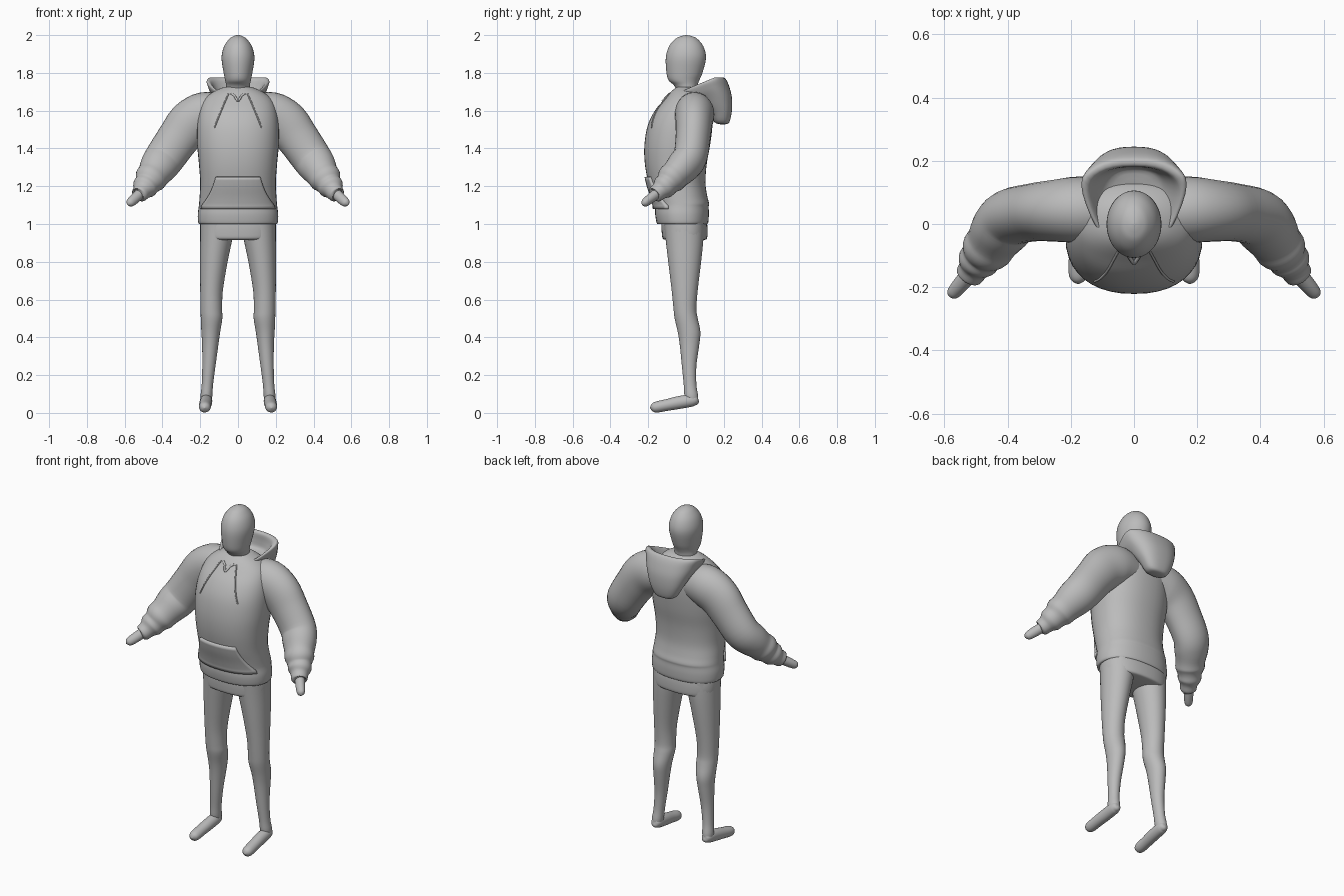
import bpy, bmesh, math
from mathutils import Vector
from mathutils.bvhtree import BVHTree

if "Cube" in bpy.data.objects:
    bpy.data.objects.remove(bpy.data.objects["Cube"])

grey = bpy.data.materials.new("plain_grey")
grey.use_nodes = True
grey.diffuse_color = (0.5, 0.5, 0.5, 1)
grey.node_tree.nodes["Principled BSDF"].inputs["Base Color"].default_value = (0.5, 0.5, 0.5, 1)


def finish(bm, name, angle=50):
    bmesh.ops.recalc_face_normals(bm, faces=bm.faces)
    mesh = bpy.data.meshes.new(name)
    bm.to_mesh(mesh)
    bm.free()
    mesh.materials.append(grey)
    ob = bpy.data.objects.new(name, mesh)
    bpy.context.collection.objects.link(ob)
    bpy.ops.object.select_all(action='DESELECT')
    ob.select_set(True)
    bpy.context.view_layer.objects.active = ob
    bpy.ops.object.shade_smooth_by_angle(angle=math.radians(angle))
    return ob


def smooth_rows(rows, steps=4):
    """Catmull-Rom resampling of section rows."""
    rows = [Vector(r) for r in rows]
    out = []
    for i in range(len(rows) - 1):
        a, b, c, d = rows[max(i - 1, 0)], rows[i], rows[i + 1], rows[min(i + 2, len(rows) - 1)]
        for s in range(steps):
            t = s / steps
            out.append(b + 0.5 * t * ((c - a) + t * ((2 * a - 5 * b + 4 * c - d) + t * (3 * (b - c) + d - a))))
    return out + [rows[-1]]


def skin(name, rings, angle=50):
    """Join rings of points into a capped skin."""
    bm = bmesh.new()
    loops = [[bm.verts.new(p) for p in ring] for ring in rings]
    n = len(loops[0])
    for a, b in zip(loops, loops[1:]):
        for k in range(n):
            bm.faces.new((a[k], a[(k + 1) % n], b[(k + 1) % n], b[k]))
    bm.faces.new(loops[0])
    bm.faces.new(loops[-1])
    return finish(bm, name, angle)


def unit_ring(power=2.0, n=40):
    ring = []
    for k in range(n):
        c, s = math.cos(math.tau * k / n), math.sin(math.tau * k / n)
        ring.append((math.copysign(abs(c) ** (2 / power), c), math.copysign(abs(s) ** (2 / power), s)))
    return ring


def stack(name, rows, power=2.0, warp=None, angle=50):
    """Level rings from rows of (z, x centre, half width, front y, back y)."""
    rings = []
    for z, x, w, y0, y1 in smooth_rows(rows):
        ring = [Vector((x + w * c, (y0 + y1) / 2 + (y1 - y0) / 2 * s, z)) for c, s in unit_ring(power)]
        rings.append([warp(p) for p in ring] if warp else ring)
    return skin(name, rings, angle)


def tube(name, rows, ref, side):
    """Rings square to a path, rows of (x, y, z, radius along ref, other radius)."""
    rows = smooth_rows(rows)
    pts = [Vector((side * r[0], r[1], r[2])) for r in rows]
    rings = []
    for i, r in enumerate(rows):
        t = (pts[min(i + 1, len(pts) - 1)] - pts[max(i - 1, 0)]).normalized()
        u = (Vector(ref) - t * t.dot(Vector(ref))).normalized()
        v = t.cross(u)
        rings.append([pts[i] + u * c * max(r[3], 0.002) + v * s * max(r[4], 0.002) for c, s in unit_ring(n=28)])
    return skin(name, rings)


# Head and neck
stack("head", [
    (1.62, 0, .06, -.05, .06), (1.70, 0, .062, -.05, .06), (1.735, 0, .063, -.065, .062),
    (1.76, 0, .068, -.092, .07), (1.80, 0, .076, -.103, .087), (1.88, 0, .087, -.107, .106),
    (1.94, 0, .074, -.09, .092), (1.98, 0, .046, -.056, .06), (1.995, 0, .022, -.025, .03),
    (2.0, 0, .003, -.002, .004)])

# Hooded top: body with a rounded hem
torso = stack("sweater_body", [
    (1.0, 0, .195, -.145, .105), (1.005, 0, .21, -.155, .117), (1.05, 0, .213, -.163, .121),
    (1.09, 0, .208, -.163, .12), (1.11, 0, .206, -.167, .122), (1.15, 0, .203, -.178, .112),
    (1.22, 0, .2, -.2, .103), (1.32, 0, .207, -.218, .11), (1.42, 0, .216, -.22, .128),
    (1.52, 0, .216, -.203, .14), (1.6, 0, .205, -.165, .142), (1.66, 0, .18, -.115, .13),
    (1.7, 0, .13, -.08, .1), (1.725, 0, .075, -.05, .07)], power=2.25)

# Hood hanging open behind the neck, its rim wrapping round to a low front
def hood_shape(p):
    f = max(0, min(1, (.15 - p.y) / .23))
    lift = max(0, min(1, (p.z - 1.6) / .12))
    p.x *= 1 - .45 * f
    p.z -= .095 * f * lift
    return p

stack("hood", [
    (1.528, 0, .025, .18, .21), (1.54, 0, .065, .15, .23), (1.6, 0, .10, .12, .243),
    (1.67, 0, .135, .04, .243), (1.73, 0, .168, -.06, .228), (1.765, 0, .184, -.09, .212),
    (1.775, 0, .176, -.085, .198), (1.765, 0, .16, -.075, .182), (1.72, 0, .13, -.06, .18),
    (1.68, 0, .09, -.01, .17), (1.67, 0, .02, .06, .12)], power=2.5, warp=hood_shape)

# Things lying on the body surface
tree = BVHTree.FromPolygons([v.co for v in torso.data.vertices], [p.vertices for p in torso.data.polygons])

def front_point(x, z, lift=0):
    hit = tree.ray_cast(Vector((x, -1, z)), Vector((0, 1, 0)))[0]
    return Vector((x, (hit.y if hit else -.03) - lift, z))


def cord(name, points, radius):
    curve = bpy.data.curves.new(name, 'CURVE')
    curve.dimensions = '3D'
    curve.bevel_depth = radius
    curve.bevel_resolution = 2
    curve.use_fill_caps = True
    line = curve.splines.new('POLY')
    line.points.add(len(points) - 1)
    for q, p in zip(line.points, points):
        q.co = (*p, 1)
    curve.materials.append(grey)
    bpy.context.collection.objects.link(bpy.data.objects.new(name, curve))


# Front pouch pocket with slanted hand openings
bm = bmesh.new()
cols, lines = 24, 10
grid = []
for j in range(lines + 1):
    v = j / lines
    width = .19 - .075 * max(0, v - .1) / .9 - .012 * math.sin(math.pi * v)
    grid.append([bm.verts.new(front_point(width * (2 * i / cols - 1), 1.08 + .17 * v, .002))
                 for i in range(cols + 1)])
for a, b in zip(grid, grid[1:]):
    for i in range(cols):
        bm.faces.new((a[i], a[i + 1], b[i + 1], b[i]))
pocket = finish(bm, "front_pocket", 40)
solid = pocket.modifiers.new("thickness", 'SOLIDIFY')
solid.thickness = .022
solid.offset = 0

# Paired parts
for side, label in ((1, "left"), (-1, "right")):
    # Sleeve with soft folds toward the cuff
    tube(label + "_sleeve", [
        (.08, .04, 1.585, .095, .10), (.17, .045, 1.58, .105, .12), (.25, .042, 1.535, .098, .122),
        (.315, .037, 1.455, .092, .112), (.385, .022, 1.355, .09, .106), (.42, -.015, 1.305, .088, .1),
        (.447, -.055, 1.262, .078, .086), (.465, -.08, 1.237, .077, .084), (.48, -.1, 1.213, .064, .069),
        (.495, -.12, 1.193, .062, .066), (.507, -.14, 1.175, .048, .05), (.522, -.163, 1.156, .043, .044),
        (.525, -.167, 1.153, .028, .03)], (0, 1, 0), side)
    # Mitten-like hand
    tube(label + "_hand", [
        (.51, -.145, 1.17, .028, .028), (.535, -.175, 1.145, .026, .028), (.56, -.205, 1.122, .023, .026),
        (.575, -.222, 1.109, .018, .02), (.582, -.23, 1.102, .002, .002)], (0, 1, 0), side)
    # Trouser leg tapering past knee and calf to the ankle
    leg = [(1.03, .105, .095, -.12, .095), (.92, .115, .085, -.108, .092), (.8, .128, .073, -.094, .08),
           (.65, .14, .06, -.076, .062), (.55, .141, .057, -.066, .055), (.5, .14, .057, -.06, .062),
           (.43, .144, .05, -.044, .076), (.36, .147, .043, -.033, .07), (.25, .154, .035, -.022, .055),
           (.15, .162, .03, -.012, .055), (.09, .167, .031, -.008, .064), (.05, .168, .024, .005, .062)]
    stack(label + "_leg", [(z, side * x, w, y0, y1) for z, x, w, y0, y1 in leg])
    # Foot sloping down to the toe
    tube(label + "_foot", [
        (.167, .068, .062, .003, .003), (.167, .06, .062, .02, .02), (.168, .035, .066, .031, .032),
        (.17, -.03, .056, .033, .034), (.174, -.1, .042, .032, .031), (.176, -.155, .031, .031, .029),
        (.177, -.178, .028, .022, .021), (.177, -.19, .026, .002, .002)], (1, 0, 0), side)
    # Drawstring down the chest
    string = smooth_rows([(.05, 1.69), (.072, 1.64), (.095, 1.585), (.125, 1.51)], 6)
    cord(label + "_drawstring", [front_point(side * x, z, .001) for x, z in string], .004)
    # Edge of the short neck opening
    cord(label + "_neck_edge", [front_point(side * x, z) for x, z in
                                ((.035, 1.69), (.018, 1.678), (.008, 1.66), (0, 1.65))], .006)

# Seat of the trousers showing below the hem
stack("trouser_seat", [
    (.915, 0, .17, -.1, .095), (.922, 0, .192, -.122, .11), (.95, 0, .199, -.128, .114),
    (1.0, 0, .2, -.13, .112), (1.06, 0, .195, -.125, .1)], power=2.4)
